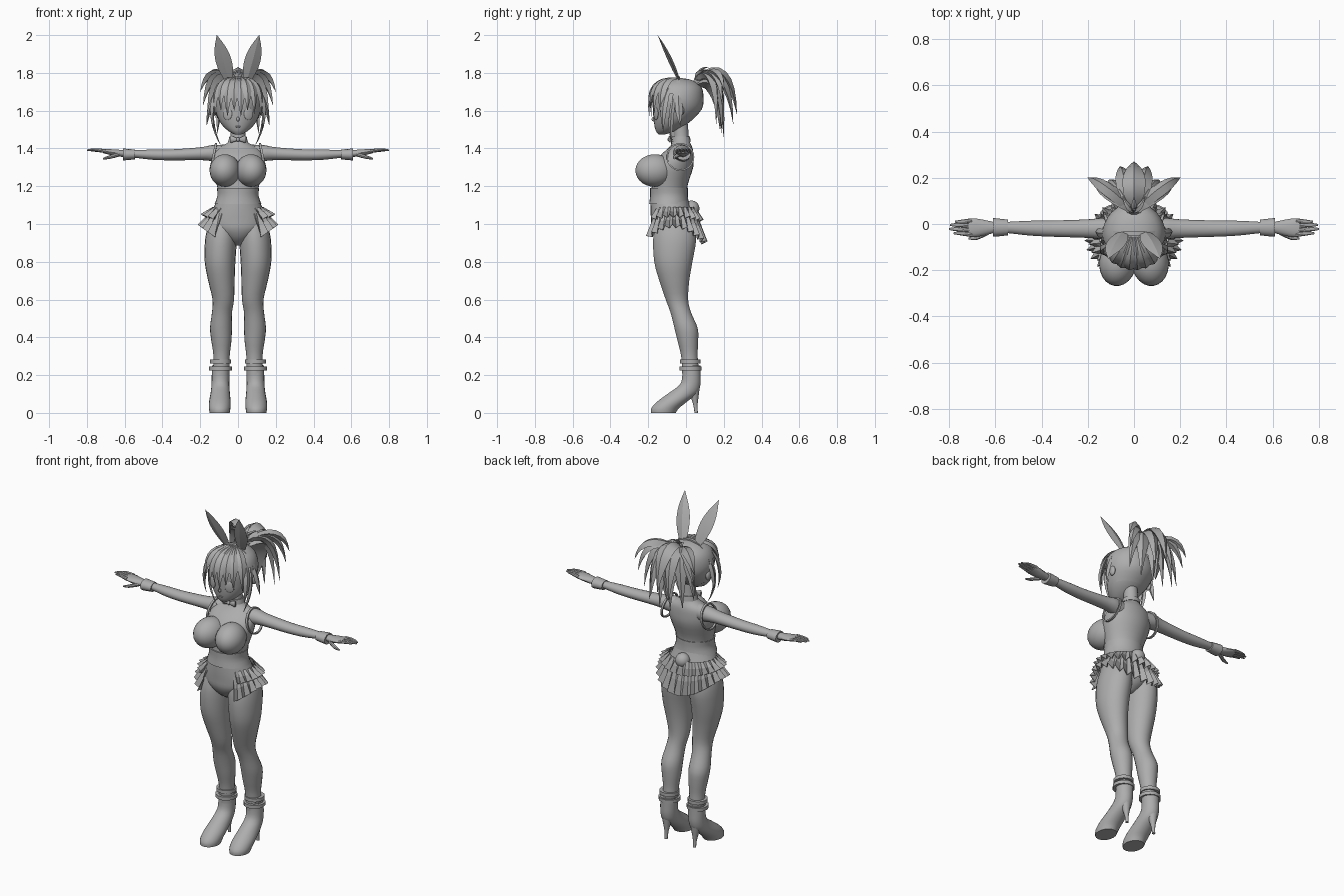
import bpy, bmesh, math
from mathutils import Vector as V

grey = bpy.data.materials.new("plain_grey")
grey.diffuse_color = (0.42, 0.42, 0.42, 1)


def finish(name, bm, angle=40):
    bmesh.ops.recalc_face_normals(bm, faces=bm.faces)
    me = bpy.data.meshes.new(name)
    bm.to_mesh(me)
    bm.free()
    me.materials.append(grey)
    ob = bpy.data.objects.new(name, me)
    bpy.context.collection.objects.link(ob)
    bpy.context.view_layer.objects.active = ob
    ob.select_set(True)
    if angle:
        bpy.ops.object.shade_smooth_by_angle(angle=math.radians(angle))
    ob.select_set(False)
    return ob


def skin(bm, rings):
    """Join closed rings of points and cap both ends."""
    vs = [[bm.verts.new(p) for p in r] for r in rings]
    n = len(vs[0])
    for a, b in zip(vs, vs[1:]):
        for i in range(n):
            bm.faces.new((a[i], a[(i + 1) % n], b[(i + 1) % n], b[i]))
    bm.faces.new(vs[0])
    bm.faces.new(vs[-1])


def smooth_rows(rows, k):
    """Catmull-Rom interpolation between section rows."""
    out, r = [], [rows[0]] + rows + [rows[-1]]
    for a, b, c, d in zip(r, r[1:], r[2:], r[3:]):
        for t in (j / k for j in range(k)):
            out.append([.5 * (2 * q + (s - p) * t + (2 * p - 5 * q + 4 * s - w) * t * t
                              + (3 * q - p - 3 * s + w) * t ** 3) for p, q, s, w in zip(a, b, c, d)])
    return out + [rows[-1]]


def loft(name, rows, axis='z', sides=20, k=3, angle=40):
    """Rows are (x, y, z, radius, radius) of ellipses across the axis."""
    rings = []
    for x, y, z, a, b in smooth_rows(rows, k):
        ring = []
        for i in range(sides):
            t = 2 * math.pi * i / sides
            u, v = a * math.cos(t), b * math.sin(t)
            ring.append((x + u, y + v, z) if axis == 'z' else (x, y + u, z + v))
        rings.append(ring)
    bm = bmesh.new()
    skin(bm, rings)
    return finish(name, bm, angle)


def lock(bm, p0, p1, p2, w, thick, out=None, n=8):
    """Tapered blade along a quadratic curve."""
    p0, p1, p2 = V(p0), V(p1), V(p2)
    rings = []
    for i in range(n + 1):
        t = i / n
        p = p0 * (1 - t) ** 2 + p1 * 2 * t * (1 - t) + p2 * t * t
        tan = ((p1 - p0) * (1 - t) + (p2 - p1) * t).normalized()
        o = V(out) if out else p - V((0, -.04, 1.62))
        side = tan.cross(o).normalized()
        o = side.cross(tan).normalized()
        f = max(.02, math.sin(math.pi * (.15 + .85 * t)))
        rings.append([p + side * w * f, p + o * thick * f, p - side * w * f, p - o * thick * f])
    skin(bm, rings)


def ball(name, c, r, yaw=0):
    bm = bmesh.new()
    bmesh.ops.create_uvsphere(bm, u_segments=24, v_segments=14, radius=1)
    ob = finish(name, bm, 60)
    ob.location, ob.scale, ob.rotation_euler = c, r, (0, 0, yaw)
    return ob


# torso and neck
loft("torso", [(0, -.06, .885, .03, .04), (0, -.06, .92, .08, .09), (0, -.065, .97, .145, .115),
               (0, -.07, 1.02, .155, .115), (0, -.08, 1.08, .132, .108), (0, -.09, 1.15, .106, .097),
               (0, -.085, 1.21, .113, .095), (0, -.07, 1.30, .138, .108), (0, -.05, 1.36, .138, .09),
               (0, -.03, 1.40, .11, .065), (0, -.025, 1.43, .055, .047), (0, -.025, 1.46, .04, .04),
               (0, -.03, 1.53, .038, .04)], sides=28)
loft("waistband", [(0, -.09, 1.105, .124, .105), (0, -.09, 1.15, .109, .1), (0, -.09, 1.19, .112, .1)], sides=28)
loft("collar", [(0, -.025, 1.435, .052, .05), (0, -.025, 1.462, .046, .046)], k=1)

# head, open-faced hair cap and band
head_rows = [(0, -.13, 1.473, .015, .015), (0, -.105, 1.495, .055, .055), (0, -.075, 1.54, .096, .095),
             (0, -.05, 1.60, .12, .125), (0, -.045, 1.66, .128, .13), (0, -.04, 1.72, .107, .113),
             (0, -.04, 1.755, .06, .065), (0, -.04, 1.766, .01, .01)]
loft("head", head_rows, sides=28)
cap = loft("hair_cap", [(x, y, z + .006, a + .008, b + .008) for x, y, z, a, b in head_rows[2:]], sides=32)
bm = bmesh.new()
bm.from_mesh(cap.data)
bmesh.ops.delete(bm, geom=[f for f in bm.faces if (c := f.calc_center_median()).z < 1.69
                           and c.y < -.08 or c.z < 1.56 and c.y < -.03], context='FACES')
bm.to_mesh(cap.data)
bm.free()
bm = bmesh.new()
arc = [math.pi * i / 20 for i in range(21)]
skin(bm, [[((.132 + d) * math.cos(t), -.04 + e, 1.64 + (.134 + d) * math.sin(t))
           for d, e in ((0, -.009), (.008, -.009), (.008, .009), (0, .009))] for t in arc])
finish("headband", bm)
ball("nose", (0, -.172, 1.555), (.008, .01, .012))
ball("mouth", (0, -.164, 1.515), (.016, .004, .004))

# bangs sweeping over the forehead
bm = bmesh.new()
for x, z in ((-.12, 1.56), (-.09, 1.60), (-.055, 1.57), (-.02, 1.60), (.015, 1.57), (.05, 1.60), (.085, 1.58), (.12, 1.56)):
    y = -.045 - .15 * math.sqrt(1 - (x / .145) ** 2)
    lock(bm, (x * .25, -.055, 1.77), (x * 1.15, y - .02, 1.77), (x, y, z), .029, .011)
finish("bangs", bm, 30)

# ponytail: wide fan of pointed locks from a tied root
bm = bmesh.new()
for x, y, z, w in ((.2, .2, 1.70, .03), (.185, .19, 1.63, .032), (.165, .16, 1.53, .035),
                   (.11, .19, 1.48, .042), (.06, .25, 1.53, .04), (.035, .2, 1.46, .045)):
    for s in (-1, 1):
        lock(bm, (s * .015, .06, 1.76), (s * x * .75, y * .65 + .06, 1.87), (s * x, y, z), w, .022)
lock(bm, (0, .06, 1.77), (0, .23, 1.90), (0, .27, 1.58), .05, .025)
lock(bm, (0, .06, 1.74), (0, .19, 1.80), (0, .18, 1.50), .09, .04)
for x, z in ((-.05, 1.80), (.0, 1.83), (.05, 1.81)):
    lock(bm, (0, .05, 1.75), (x * .4, .06, 1.83), (x, .12, z), .014, .008)
finish("ponytail", bm, 30)
ball("hair_tie", (0, .065, 1.755), (.032, .025, .03))

# bow at the throat
for s in (-1, 1):
    loft("bow_wing", [(s * .003, -.085, 1.447, .007, .007), (s * .035, -.085, 1.449, .009, .019),
                      (s * .042, -.084, 1.449, .006, .018)], 'x', 8, 1)
ball("bow_knot", (0, -.088, 1.447), (.01, .01, .011))

finger_rows = ((.022, .775, .010), (.0, .795, -.004), (-.021, .80, -.022), (-.04, .78, -.04))
for s in (-1, 1):
    # rabbit ears
    bm = bmesh.new()
    lock(bm, (s * .045, -.035, 1.755), (s * .085, -.09, 1.89), (s * .112, -.15, 2.0), .042, .012, (0, -1, -.5), 12)
    finish("rabbit_ear", bm, 30)
    # side locks and cheek locks
    bm = bmesh.new()
    lock(bm, (s * .12, -.06, 1.69), (s * .165, -.09, 1.55), (s * .088, -.075, 1.41), .014, .009)
    lock(bm, (s * .11, -.09, 1.72), (s * .16, -.13, 1.62), (s * .125, -.12, 1.49), .02, .01)
    lock(bm, (s * .12, -.04, 1.70), (s * .16, -.04, 1.60), (s * .165, -.03, 1.52), .02, .01)
    finish("side_hair", bm, 30)
    ball("eye", (s * .056, -.159, 1.583), (.027, .007, .033), s * .42)
    ball("ear", (s * .127, -.03, 1.60), (.012, .02, .028))
    # bust
    ball("bust", (s * .069, -.165, 1.283), (.081, .104, .086), s * .15)
    # arms, cuffs and hands
    loft("arm", [(s * .07, -.025, 1.37, .045, .05), (s * .14, -.02, 1.375, .046, .042),
                 (s * .2, -.02, 1.372, .04, .034), (s * .35, -.02, 1.366, .035, .029),
                 (s * .45, -.018, 1.367, .032, .027), (s * .55, -.015, 1.371, .024, .02),
                 (s * .62, -.015, 1.373, .02, .017)], 'x')
    loft("wrist_cuff", [(s * .545, -.015, 1.368, .034, .026), (s * .60, -.015, 1.368, .04, .031),
                        (s * .61, -.015, 1.368, .04, .031)], 'x', 12, 1)
    loft("palm", [(s * .60, -.015, 1.373, .022, .018), (s * .65, -.016, 1.377, .034, .018),
                  (s * .69, -.016, 1.383, .04, .014), (s * .715, -.016, 1.386, .036, .011)], 'x', 14)
    for y0, x1, y1 in finger_rows:
        loft("finger", [(s * .70, y0 - .007, 1.386, .010, .010), (s * (x1 - .03), y1, 1.392, .009, .008),
                        (s * x1, y1, 1.391, .004, .003)], 'x', 8, 2)
    loft("thumb", [(s * .63, -.035, 1.369, .012, .012), (s * .68, -.058, 1.354, .011, .01),
                   (s * .715, -.062, 1.346, .004, .004)], 'x', 8, 2)
    # raised trim round the armhole
    bm = bmesh.new()
    ring = [2 * math.pi * i / 24 for i in range(25)]
    skin(bm, [[(s * (.125 + d + .015 * math.sin(-t)), -.03 + (.066 + e) * math.cos(t),
                1.355 + (.066 + e) * math.sin(t))
               for d, e in ((0, 0), (.012, 0), (.012, .008), (0, .008))] for t in ring])
    finish("armhole_trim", bm)
    # legs
    loft("leg", [(s * .08, -.06, 1.0, .075, .1), (s * .09, -.06, .92, .084, .115), (s * .095, -.067, .8, .081, .102),
                 (s * .088, -.062, .7, .07, .08), (s * .078, -.048, .6, .057, .06), (s * .085, -.027, .53, .053, .055),
                 (s * .09, .0, .45, .058, .062), (s * .088, .01, .38, .053, .055), (s * .087, .018, .3, .043, .044),
                 (s * .09, .026, .2, .044, .046)], sides=22)
    # ankle cuffs and heeled boots
    for z, r in ((.225, .06), (.262, .055)):
        loft("ankle_cuff", [(s * .093, .023, z, r, r), (s * .093, .023, z + .02, r, r)], sides=14, k=1)
    loft("boot", [(s * .091, .028, .25, .047, .05), (s * .092, .029, .2, .047, .049), (s * .093, .022, .15, .047, .055),
                  (s * .094, -.015, .105, .051, .077), (s * .096, -.073, .06, .057, .08),
                  (s * .097, -.11, .025, .057, .074), (s * .097, -.12, 0, .053, .066)], sides=22)
    loft("boot_heel", [(s * .094, .042, .13, .032, .03), (s * .094, .045, .09, .022, .022),
                       (s * .094, .05, .04, .011, .011), (s * .094, .054, 0, .009, .009)], sides=12)

# pleated skirt in two tiers, open at the front
def ruffle(name, z0, z1, dip, r0, r1, start, pleats):
    bm, rows = bmesh.new(), []
    n = pleats * 2
    for i in range(n + 1):
        a = math.radians(start + (360 - 2 * start) * i / n)
        z = (1, -1)[i % 2]
        col = []
        for t in (0, .5, 1):
            rx, ry = [p + (q - p) * t + z * .014 * t for p, q in zip(r0, r1)]
            h = z0 + (z1 - z0 - dip * math.cos(2 * a) + z * .008) * t
            col.append(bm.verts.new((rx * math.sin(a), -.065 - ry * math.cos(a), h)))
        rows.append(col)
    for a, b in zip(rows, rows[1:]):
        for j in (0, 1):
            bm.faces.new((a[j], b[j], b[j + 1], a[j + 1]))
    ob = finish(name, bm, 0)
    ob.modifiers.new("thickness", 'SOLIDIFY').thickness = .004


ruffle("upper_ruffle", 1.09, 1.03, .015, (.135, .115), (.185, .145), 40, 20)
ruffle("lower_ruffle", 1.06, .945, .045, (.148, .12), (.2, .165), 35, 22)
ball("puff_tail", (0, .03, 1.083), (.041, .041, .041))
